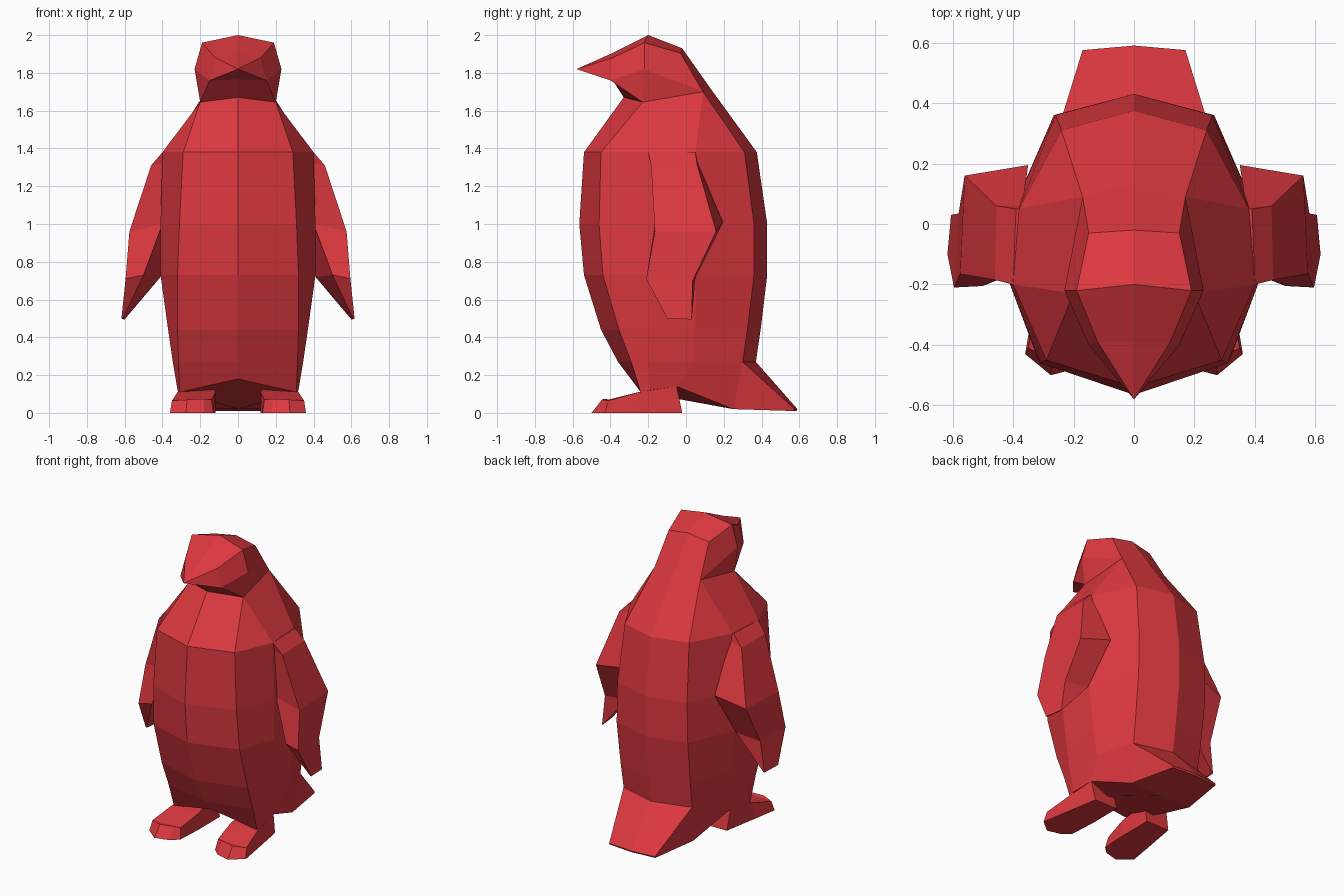
import bpy, bmesh

red = bpy.data.materials.new("red")
red.diffuse_color = (0.72, 0.04, 0.05, 1)


def loft(name, rings, closed=True):
    """Skin successive rings, cap the ends and mirror across x = 0."""
    bm = bmesh.new()

    def face(points):
        unique = list(dict.fromkeys(points))
        if len(unique) > 2:
            bm.faces.new([bm.verts.new(p) for p in unique])

    for s in (1, -1):
        side = [[(s * x, y, z) for x, y, z in r] for r in rings]
        n = len(side[0])
        for a, b in zip(side, side[1:]):
            for i in range(n if closed else n - 1):
                j = (i + 1) % n
                face([a[i], a[j], b[j], b[i]])
        face(side[0])
        face(side[-1])
    bmesh.ops.remove_doubles(bm, verts=bm.verts[:], dist=0.0005)
    bmesh.ops.recalc_face_normals(bm, faces=bm.faces[:])
    mesh = bpy.data.meshes.new(name)
    bm.to_mesh(mesh)
    bm.free()
    mesh.materials.append(red)
    obj = bpy.data.objects.new(name, mesh)
    bpy.context.collection.objects.link(obj)
    return obj


# Body: half rings from front centre round to back centre
neck_front, neck_back = (.20, -.23, 1.645), (.17, .09, 1.70)
body = [[(0, -.33, 1.67), neck_front, neck_front, neck_back, neck_back, (0, .135, 1.71)]]
for z, fc, fx, fy, sf, sb, bx, by, bc in [
    (1.38, -.54, .29, -.45, .40, .38, .24, .31, .375),
    (1.00, -.565, .31, -.46, .41, .40, .26, .36, .43),
    (0.73, -.54, .32, -.44, .41, .40, .265, .36, .43),
    (0.44, -.45, .32, -.355, .37, .365, .26, .325, .395),
    (0.27, -.36, .315, -.29, .345, .335, .255, .30, .37),
]:
    body.append([(0, fc, z), (fx, fy, z), (sf, -.2, z), (sb, .05, z), (bx, by, z), (0, bc, z)])
body.append([(0, -.28, .18), (.31, -.24, .11), (.32, -.19, .12),
             (.30, -.05, .14), (.23, .25, .02), (0, .25, .02)])
loft("body", body, closed=False)

# Head and beak: half sections from nape to beak tip, top centre to under centre
low = (0, .08, 1.68)
tip = (0, -.58, 1.82)
loft("head", [
    [(0, .135, 1.71), neck_back, neck_back, neck_back, low],
    [(0, -.02, 1.93), (.15, -.03, 1.905), neck_back, neck_back, low],
    [(0, -.20, 2.00), (.19, -.22, 1.96), (.23, -.22, 1.82), neck_front, (0, -.33, 1.67)],
    [(0, -.39, 1.905), (.12, -.39, 1.88), (.15, -.40, 1.76), (.15, -.40, 1.76), (0, -.39, 1.765)],
    [tip] * 5,
], closed=False)

# Tail wedge
loft("tail", [
    [(0, .37, .27), (.255, .30, .27), (.30, .05, .27), (.30, -.05, .14), (0, -.05, .14)],
    [(0, .37, .27), (.255, .30, .27), (.255, .30, .27), (.23, .25, .02), (0, .25, .02)],
    [(0, .59, .02), (.17, .575, .02), (.17, .575, .02), (.17, .57, .01), (0, .585, .01)],
], closed=False)

# Flippers: outer front, outer back, inner back, inner front
loft("flippers", [
    [(.40, -.20, 1.38), (.39, .05, 1.38), (.36, .05, 1.38), (.36, -.20, 1.38)],
    [(.46, -.185, 1.31), (.455, .06, 1.31), (.37, .06, 1.33), (.37, -.185, 1.33)],
    [(.575, -.165, .96), (.56, .16, .96), (.35, .195, 1.01), (.40, -.165, 1.0)],
    [(.595, -.21, .71), (.58, .035, .70), (.41, .05, .72), (.50, -.205, .73)],
    [(.617, -.10, .50), (.605, .03, .495), (.60, .03, .495), (.61, -.10, .50)],
])

# Feet: inner bottom, outer bottom, outer top, inner top
loft("feet", [
    [(.12, -.02, 0), (.29, -.02, 0), (.30, -.05, .145), (.13, -.05, .145)],
    [(.12, -.25, 0), (.33, -.25, 0), (.32, -.25, .11), (.12, -.25, .11)],
    [(.13, -.43, 0), (.36, -.43, 0), (.35, -.41, .065), (.14, -.41, .07)],
    [(.18, -.475, 0), (.275, -.50, 0), (.27, -.445, .07), (.18, -.43, .075)],
])
